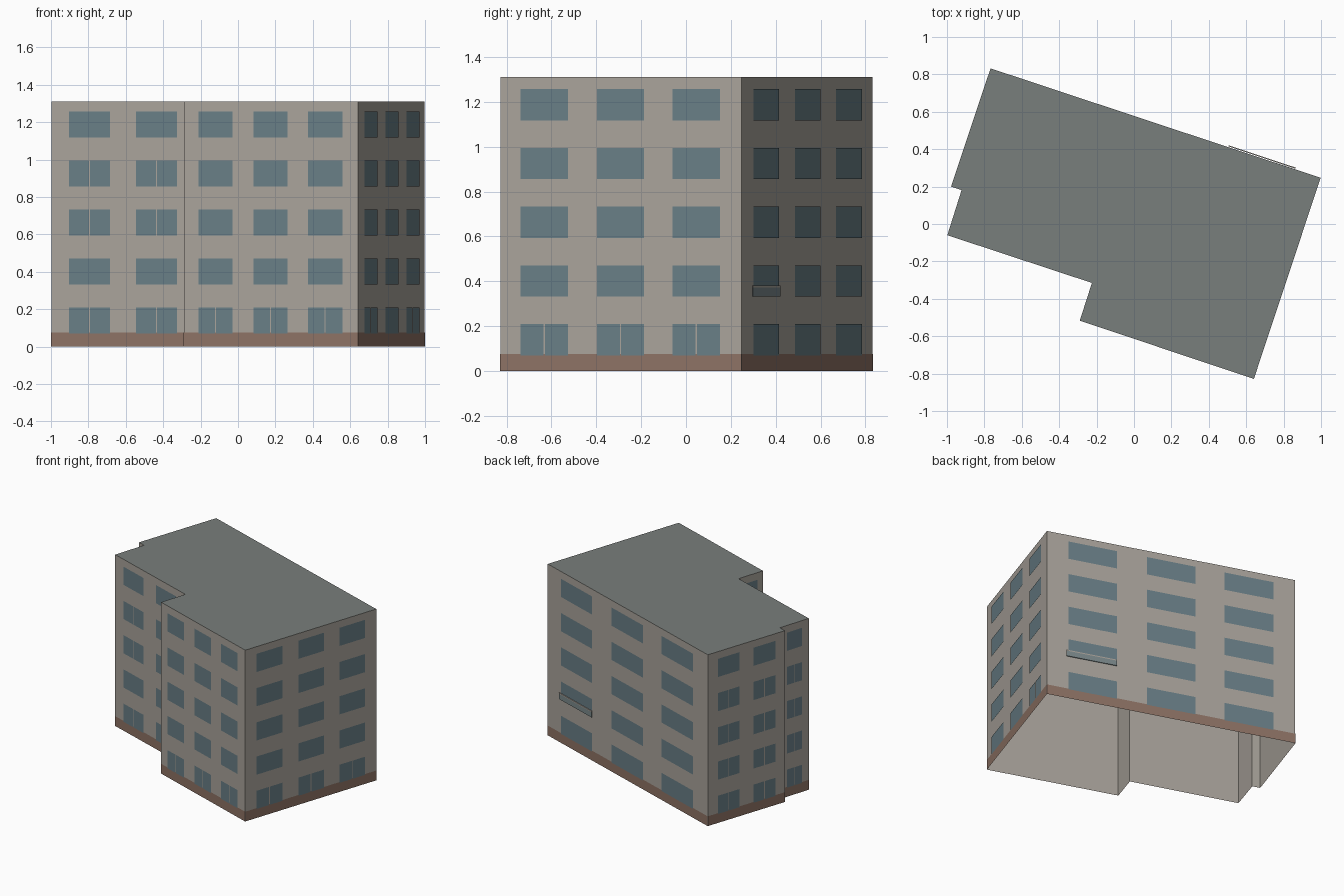
import bpy, bmesh
from mathutils import Vector

if "Cube" in bpy.data.objects:
    bpy.data.objects.remove(bpy.data.objects["Cube"])

H = 1.31
FLOORS = 5
PITCH = H / FLOORS

# Footprint, counter-clockwise from the far left corner
PLAN = [Vector(p) for p in [(-0.998, -0.06), (-0.225, -0.315), (-0.29, -0.517), (0.641, -0.828),
                            (0.998, 0.247), (-0.767, 0.832), (-0.978, 0.2), (-0.922, 0.181)]]

# Window columns as (start, end) fractions of the wall length
COLS = {0: [], 1: [(0.24, 0.76)], 2: [(0.125, 0.408), (0.588, 0.871)],
        3: [(0.085, 0.281), (0.402, 0.598), (0.715, 0.912)]}

# For each wall: name, number of columns, floors with divided windows
WALLS = [("front_left", 2, (0, 2, 3)), ("front_notch", 1, ()), ("front_right", 3, (0,)),
         ("right", 3, (0,)), ("back", 3, ()), ("left_back", 2, (0, 1, 2, 3)),
         ("left_step", 0, ()), ("left_front", 1, (0, 1, 2, 3))]


def material(name, rgb):
    m = bpy.data.materials.new(name)
    m.diffuse_color = (*rgb, 1)
    m.use_nodes = True
    m.node_tree.nodes["Principled BSDF"].inputs["Base Color"].default_value = m.diffuse_color
    return m


WALL = material("wall_plaster", (0.40, 0.37, 0.33))
GLASS = material("window_glass", (0.14, 0.21, 0.24))
BASE = material("base_brown", (0.27, 0.17, 0.13))
ROOF = material("roof_grey", (0.19, 0.21, 0.20))
RAIL = material("railing_grey", (0.20, 0.25, 0.26))


def make(name, bm, mat):
    mesh = bpy.data.meshes.new(name)
    bm.to_mesh(mesh)
    bm.free()
    mesh.materials.append(mat)
    ob = bpy.data.objects.new(name, mesh)
    bpy.context.collection.objects.link(ob)
    return ob


def panel(bm, i, t0, t1, z0, z1, out=0.0):
    """Upright rectangle on wall i, between two fractions of its length."""
    a, b = PLAN[i], PLAN[(i + 1) % len(PLAN)]
    d = (b - a).normalized()
    n = Vector((d.y, -d.x)) * out
    p, q = a.lerp(b, t0) + n, a.lerp(b, t1) + n
    return bm.faces.new([bm.verts.new((c.x, c.y, z)) for c, z in
                         ((p, z0), (q, z0), (q, z1), (p, z1))])


# Outer walls, open underneath
bm = bmesh.new()
for i in range(len(PLAN)):
    panel(bm, i, 0, 1, 0, H)
bmesh.ops.remove_doubles(bm, verts=bm.verts, dist=1e-5)
make("walls", bm, WALL)

# Flat roof
bm = bmesh.new()
bm.faces.new([bm.verts.new((p.x, p.y, H)) for p in PLAN])
make("roof", bm, ROOF)

# Brown base band
bm = bmesh.new()
for i in range(len(PLAN)):
    panel(bm, i, 0, 1, 0, 0.075, 0.002)
make("base_band", bm, BASE)

# Windows, one object per wall; divided ones are two panes with a narrow gap
for i, (name, n, split) in enumerate(WALLS):
    if not n:
        continue
    bm = bmesh.new()
    length = (PLAN[(i + 1) % len(PLAN)] - PLAN[i]).length
    gap = 0.003 / length
    for f in range(FLOORS):
        z0 = 0.07 + f * PITCH
        for t0, t1 in COLS[n]:
            mid = (t0 + t1) / 2
            panes = [(t0, mid - gap), (mid + gap, t1)] if f in split else [(t0, t1)]
            for s0, s1 in panes:
                panel(bm, i, s0, s1, z0, z0 + 0.139, 0.004)
    make(name + "_windows", bm, GLASS)

# Shallow railing in front of one back window
for name, z0, z1, mat in (("railing_panel", 0.333, 0.373, RAIL), ("railing_top", 0.373, 0.381, WALL)):
    bm = bmesh.new()
    face = panel(bm, 4, 0.077, 0.28, z0, z1, 0.004)
    d = (PLAN[5] - PLAN[4]).normalized()
    ext = bmesh.ops.extrude_face_region(bm, geom=[face])
    bmesh.ops.translate(bm, vec=(d.y * 0.006, -d.x * 0.006, 0),
                        verts=[v for v in ext["geom"] if isinstance(v, bmesh.types.BMVert)])
    bmesh.ops.recalc_face_normals(bm, faces=bm.faces)
    make(name, bm, mat)
